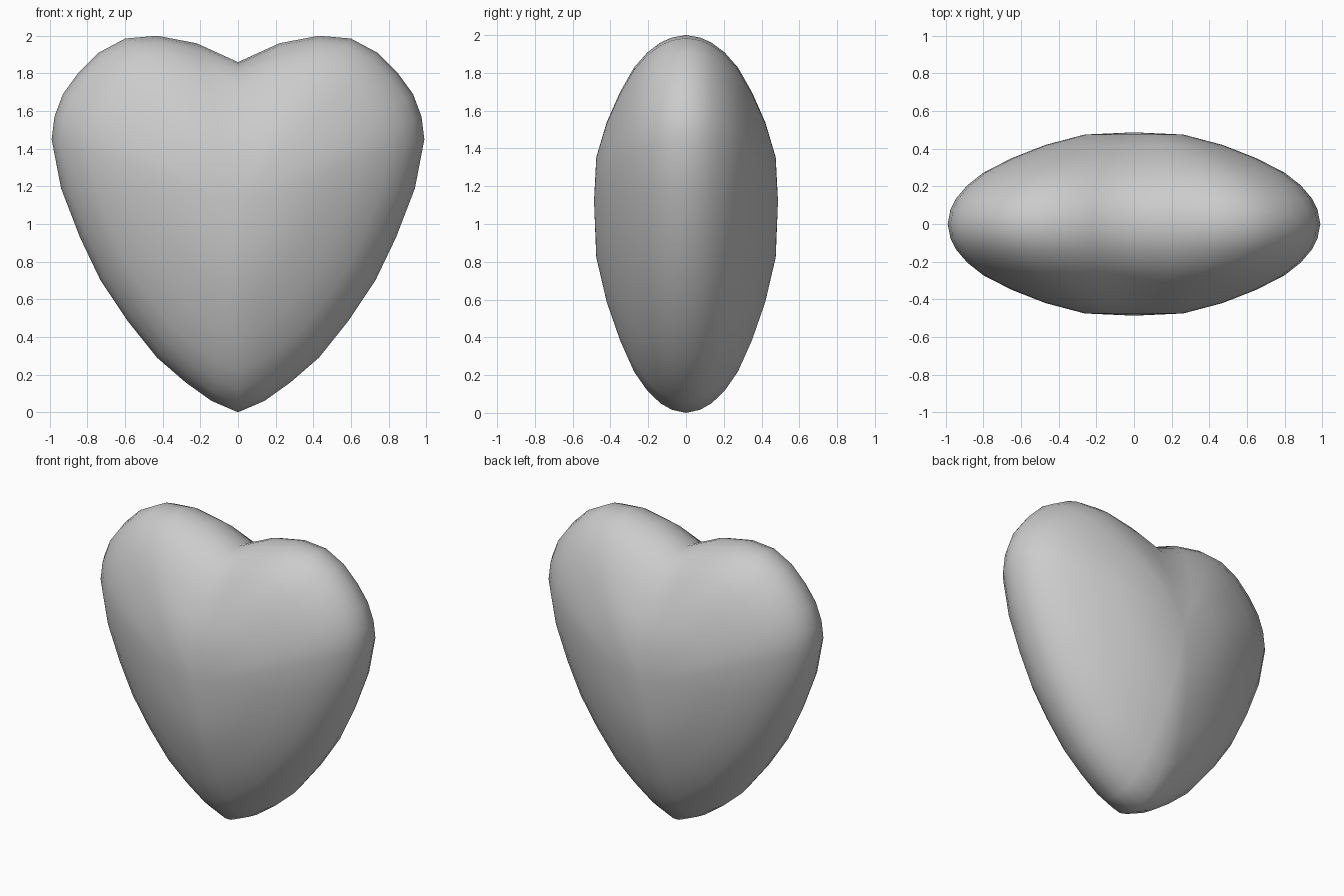
import bpy, bmesh, math
from mathutils import Matrix

cube = bpy.data.objects.get("Cube")
if cube:
    bpy.data.objects.remove(cube, do_unlink=True)

# Half outline (x, z) from the notch round to the bottom tip
OUTLINE = [(0, 1.86), (.22, 1.96), (.43, 2.0), (.6, 1.985), (.74, 1.91), (.85, 1.8),
           (.93, 1.69), (.975, 1.57), (.99, 1.45), (.94, 1.19), (.84, .93), (.73, .7),
           (.59, .49), (.43, .29), (.28, .16), (.14, .06), (0, 0)]
# Dome rings (outline scale, half thickness) from the middle of a face to the rim
DOME = [(0, .487), (.265, .475), (.475, .42), (.655, .35), (.805, .275),
        (.895, .205), (.955, .135), (.985, .075), (1, 0)]
SEGMENTS, RINGS, CENTRE_Z = 32, 16, 1.12

# Sphere with its poles facing front and back
bm = bmesh.new()
bmesh.ops.create_uvsphere(bm, u_segments=SEGMENTS, v_segments=RINGS, radius=1,
                          matrix=Matrix.Rotation(math.pi / 2, 4, "X"))

# Move every sphere vertex onto the heart
for v in bm.verts:
    x, y, z = v.co
    step = round(math.atan2(abs(x), z) / math.tau * SEGMENTS)
    ring = round(math.acos(min(1, abs(y))) / math.pi * RINGS)
    scale, depth = DOME[ring]
    px, pz = OUTLINE[step]
    if step == 0:  # the notch fades out towards the middle
        pz += 0.1 * min(1, 1.3 * (1 - scale))
    v.co = (math.copysign(px * scale, x), math.copysign(depth, y),
            CENTRE_Z + (pz - CENTRE_Z) * scale)
bmesh.ops.recalc_face_normals(bm, faces=bm.faces)

mesh = bpy.data.meshes.new("heart")
bm.to_mesh(mesh)
bm.free()
mesh.shade_smooth()
heart = bpy.data.objects.new("heart", mesh)
bpy.context.collection.objects.link(heart)

# Plain grey surface
grey = bpy.data.materials.new("light grey")
grey.use_nodes = True
colour = (0.6, 0.6, 0.6, 1)
grey.diffuse_color = colour
grey.node_tree.nodes["Principled BSDF"].inputs["Base Color"].default_value = colour
mesh.materials.append(grey)
